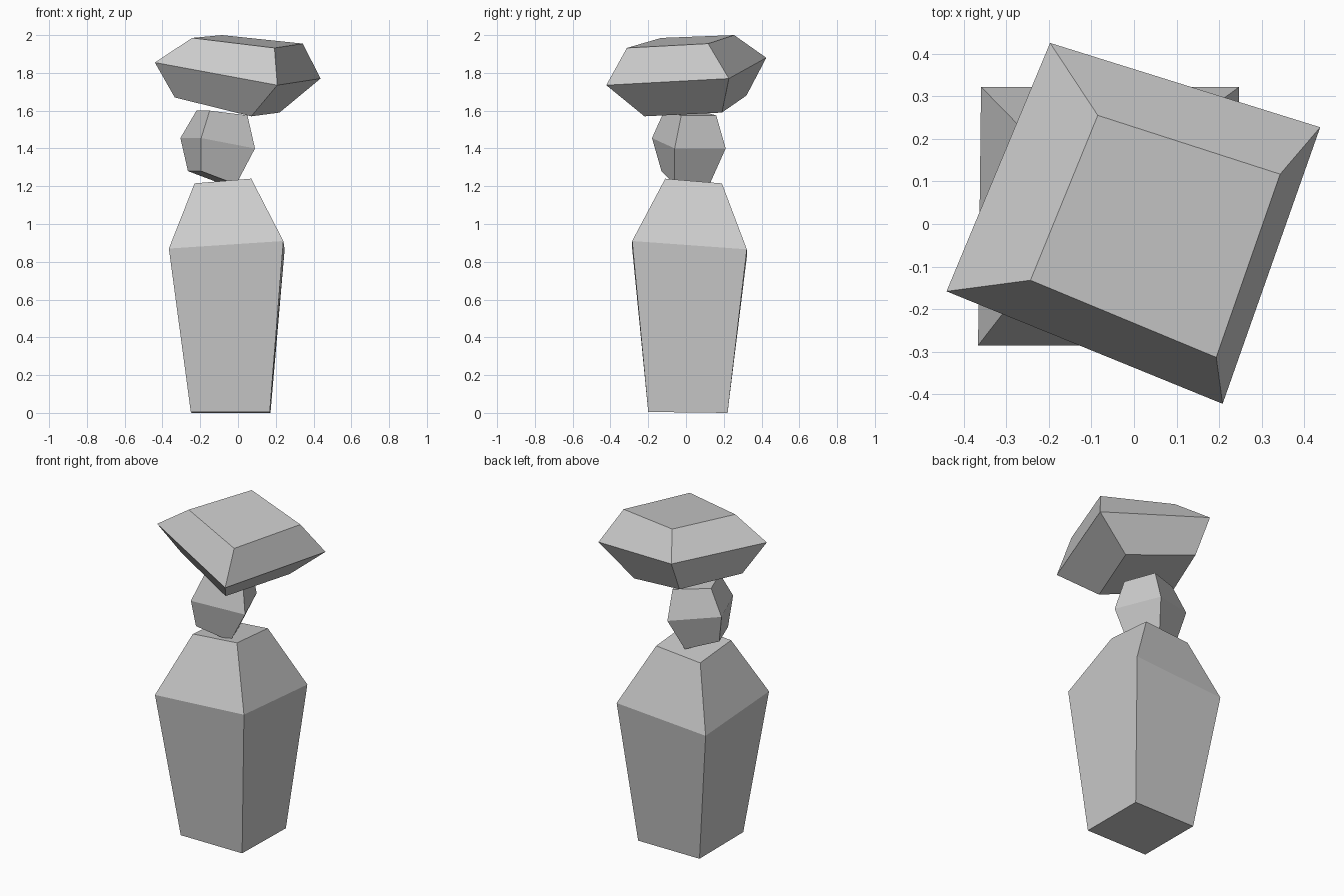
import bpy, bmesh
from mathutils import Vector

if "Cube" in bpy.data.objects:
    bpy.data.objects.remove(bpy.data.objects["Cube"])


def ring(front_left, front_right, back_right, back_left=None):
    """Four-sided tilted section; the fourth corner completes a parallelogram."""
    a, b, c = Vector(front_left), Vector(front_right), Vector(back_right)
    d = Vector(back_left) if back_left else a + c - b
    return [a, b, c, d]


def stone(name, *rings):
    """Loft the sections from bottom to top into a closed, faceted stone."""
    bm = bmesh.new()
    loops = [[bm.verts.new(p) for p in r] for r in rings]
    for low, high in zip(loops, loops[1:]):
        for i in range(4):
            j = (i + 1) % 4
            bm.faces.new((low[i], low[j], high[j], high[i]))
    bm.faces.new(loops[0][::-1])
    bm.faces.new(loops[-1])
    bmesh.ops.recalc_face_normals(bm, faces=bm.faces)
    mesh = bpy.data.meshes.new(name)
    bm.to_mesh(mesh)
    bm.free()
    obj = bpy.data.objects.new(name, mesh)
    bpy.context.collection.objects.link(obj)
    return obj


# Tall base stone
stone("base_stone",
      ring((-0.25, -0.20, 0.005), (0.168, -0.20, 0.005), (0.172, 0.22, 0.0)),
      ring((-0.366, -0.285, 0.87), (0.24, -0.285, 0.91), (0.247, 0.322, 0.866)),
      ring((-0.23, -0.11, 1.215), (0.07, -0.11, 1.24), (0.07, 0.19, 1.215)))

# Small middle stone
stone("middle_stone",
      ring((-0.195, -0.13, 1.28), (-0.01, -0.06, 1.21), (-0.08, 0.125, 1.21)),
      ring((-0.195, -0.18, 1.455), (0.09, -0.06, 1.40), (-0.02, 0.21, 1.40)),
      ring((-0.15, -0.115, 1.60), (0.05, -0.025, 1.575), (-0.02, 0.16, 1.575)))

# Wide tilted cap stone
stone("cap_stone",
      ring((-0.335, -0.07, 1.67), (0.07, -0.22, 1.57), (0.22, 0.19, 1.59),
           (-0.18, 0.32, 1.68)),
      ring((-0.44, -0.158, 1.855), (0.208, -0.422, 1.735), (0.437, 0.227, 1.77),
           (-0.197, 0.425, 1.88)),
      ring((-0.243, -0.132, 1.985), (0.193, -0.313, 1.932), (0.343, 0.117, 1.955),
           (-0.085, 0.255, 2.0)))
